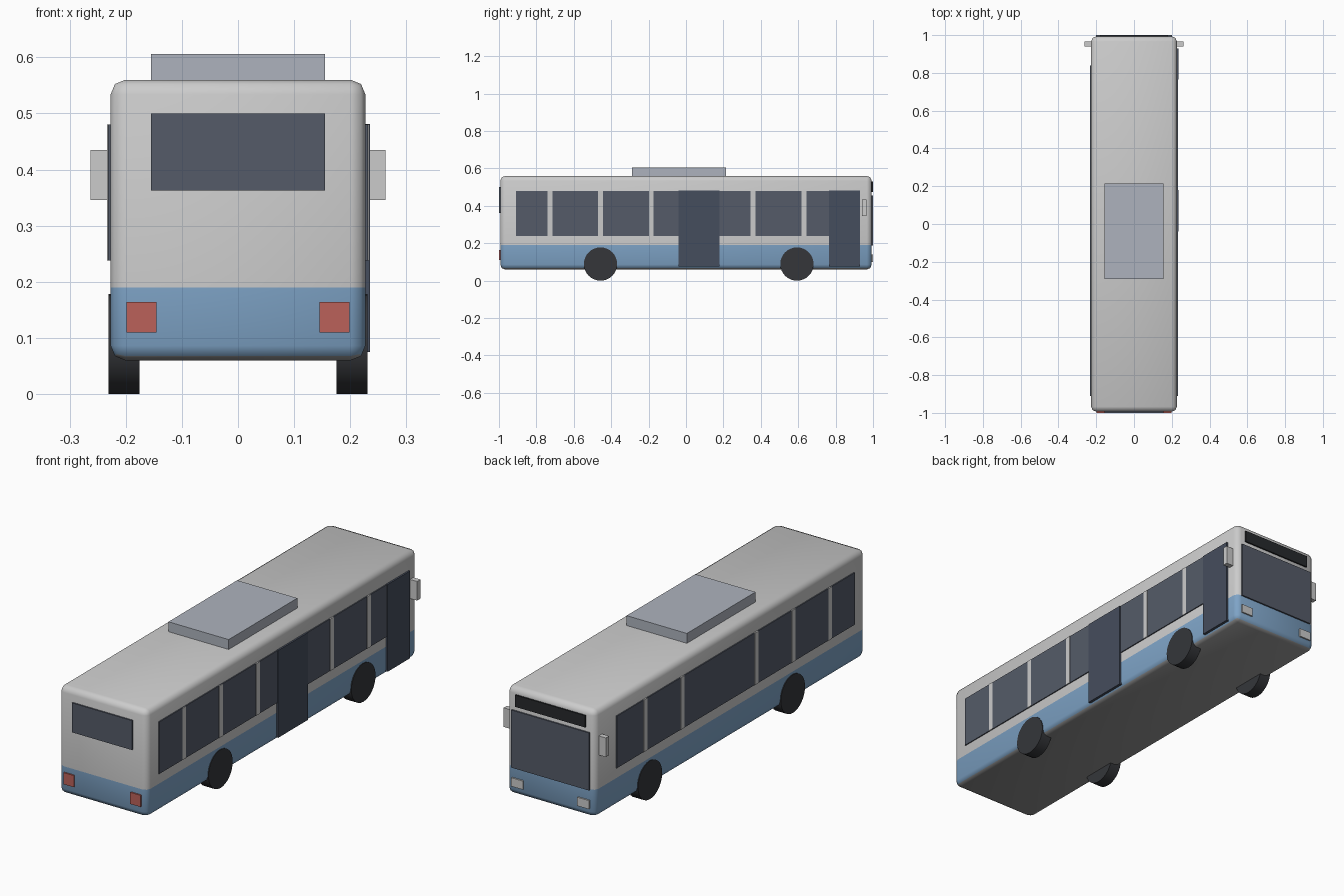
import bpy, bmesh, math

if "Cube" in bpy.data.objects:
    bpy.data.objects.remove(bpy.data.objects["Cube"])


def material(name, rgb):
    m = bpy.data.materials.new(name)
    m.diffuse_color = (*rgb, 1)
    m.use_nodes = True
    m.node_tree.nodes["Principled BSDF"].inputs["Base Color"].default_value = m.diffuse_color
    return m


WHITE = material("white_paint", (0.75, 0.76, 0.77))
BLUE = material("blue_paint", (0.21, 0.37, 0.57))
UNDER = material("underbody", (0.3, 0.3, 0.3))
GLASS = material("glass", (0.09, 0.105, 0.14))
DOOR = material("door_glass", (0.06, 0.075, 0.11))
BLACK = material("black", (0.02, 0.022, 0.025))
RUBBER = material("rubber", (0.035, 0.037, 0.042))
ROOF = material("roof_unit", (0.42, 0.45, 0.51))
RED = material("red_lamp", (0.5, 0.12, 0.1))
LAMP = material("lamp", (0.7, 0.7, 0.68))


def finish(name, bm, *mats):
    me = bpy.data.meshes.new(name)
    bm.normal_update()
    bm.to_mesh(me)
    bm.free()
    ob = bpy.data.objects.new(name, me)
    bpy.context.collection.objects.link(ob)
    for m in mats:
        me.materials.append(m)
    return ob


def cube(x, y, z):
    bm = bmesh.new()
    bmesh.ops.create_cube(bm, size=1)
    for v in bm.verts:
        for i, (a, b) in enumerate((x, y, z)):
            v.co[i] = (a + b) / 2 + v.co[i] * (b - a)
    return bm


def box(name, x, y, z, mat):
    return finish(name, cube(x, y, z), mat)


def smooth(ob, angle=30):
    bpy.ops.object.select_all(action='DESELECT')
    ob.select_set(True)
    bpy.context.view_layer.objects.active = ob
    bpy.ops.object.shade_smooth_by_angle(angle=math.radians(angle))


# Body shell: rounded box, cut at the paint line
bm = cube((-0.227, 0.227), (-0.993, 0.993), (0.06, 0.56))
bmesh.ops.bevel(bm, geom=bm.edges[:], offset=0.026, segments=2, profile=0.5, affect='EDGES')
bmesh.ops.bisect_plane(bm, geom=bm.verts[:] + bm.edges[:] + bm.faces[:],
                       plane_co=(0, 0, 0.19), plane_no=(0, 0, 1))
bm.normal_update()
for f in bm.faces:
    if f.normal.z < -0.5:
        f.material_index = 2
    elif f.calc_center_median().z < 0.19:
        f.material_index = 1
smooth(finish("body", bm, WHITE, BLUE, UNDER), 50)

# Roof unit
box("roof_unit", (-0.155, 0.155), (-0.29, 0.215), (0.55, 0.606), ROOF)

for s, side in ((-1, "left"), (1, "right")):
    def span(a, b):
        return tuple(sorted((s * a, s * b)))

    # Side window band with pillars
    box(side + "_windows", span(0.22, 0.232), (-0.91, 0.84), (0.238, 0.48), GLASS)
    for i, y in enumerate((-0.728, -0.458, -0.186, 0.358, 0.63)):
        box(f"{side}_pillar_{i}", span(0.22, 0.2335), (y - 0.013, y + 0.013), (0.238, 0.48), WHITE)

    # Mirror
    box(side + "_mirror", span(0.22, 0.263), (0.941, 0.965), (0.346, 0.435), LAMP)

    # Head and tail lamps
    box(side + "_tail_lamp", span(0.145, 0.199), (-1.0, -0.98), (0.11, 0.164), RED)
    box(side + "_headlamp", span(0.14, 0.2), (0.98, 1.0), (0.1, 0.14), LAMP)

    # Wheels
    for y, end in ((-0.457, "rear"), (0.593, "front")):
        bm = bmesh.new()
        bmesh.ops.create_cone(bm, cap_ends=True, segments=32, radius1=0.089, radius2=0.089, depth=0.055)
        for v in bm.verts:
            v.co = (v.co.z + s * 0.203, v.co.x + y, v.co.y + 0.089)
        bmesh.ops.recalc_face_normals(bm, faces=bm.faces[:])
        smooth(finish(f"{end}_{side}_wheel", bm, RUBBER))

# Doors on the kerb side
for name, y in (("middle_door", (-0.04, 0.18)), ("front_door", (0.765, 0.93))):
    box(name, (0.215, 0.235), y, (0.075, 0.481), DOOR)

# Rear window, windshield and blank sign panel
box("rear_window", (-0.155, 0.155), (-1.0, -0.98), (0.363, 0.5), GLASS)
box("windshield", (-0.2, 0.2), (0.98, 1.0), (0.187, 0.455), GLASS)
box("sign_panel", (-0.18, 0.18), (0.98, 1.0), (0.475, 0.53), BLACK)
